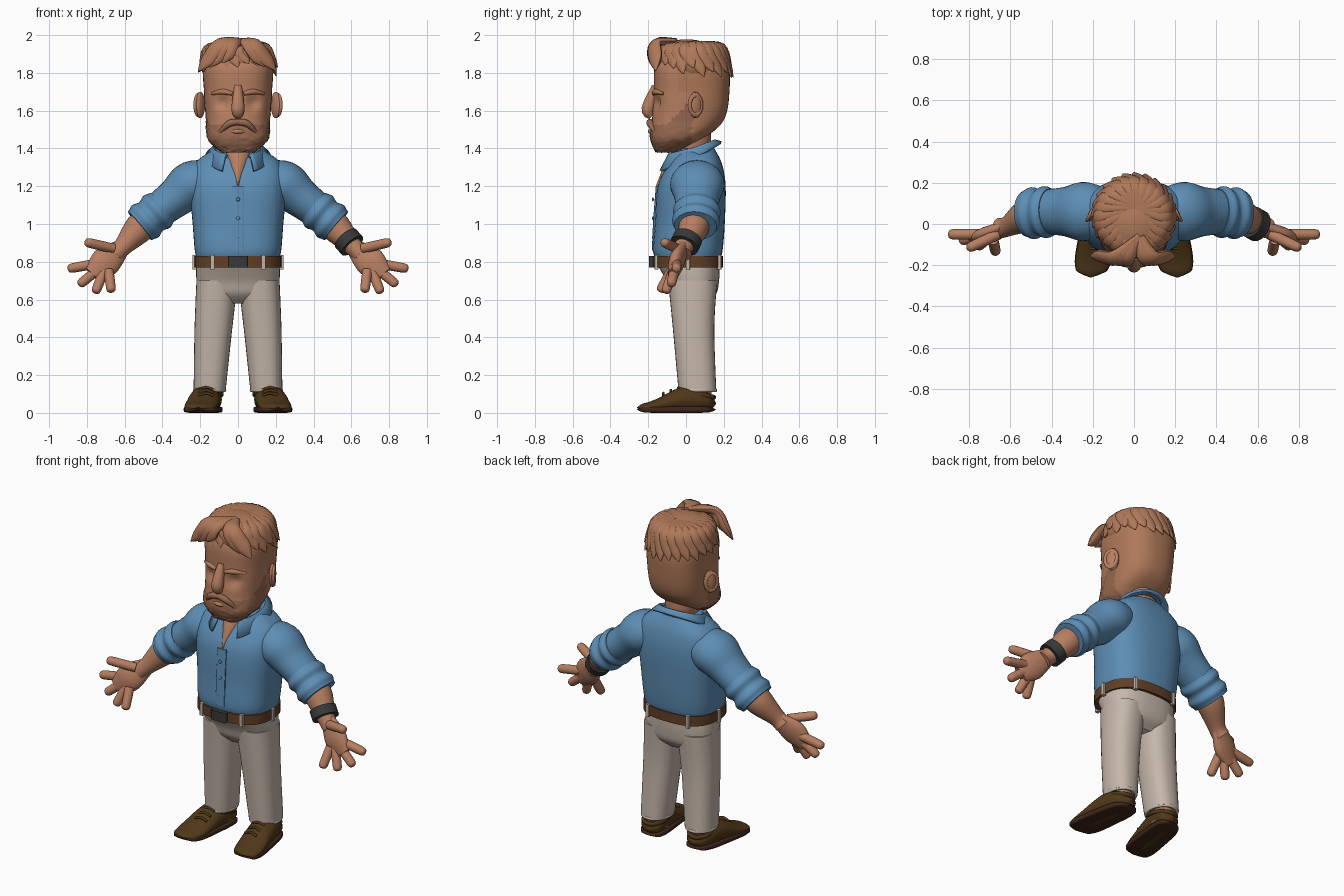
import bpy, bmesh, math, random
from mathutils import Vector

random.seed(4)
if "Cube" in bpy.data.objects:
    bpy.data.objects.remove(bpy.data.objects["Cube"])


def material(name, *rgb):
    made = bpy.data.materials.new(name)
    made.use_nodes = True
    made.diffuse_color = (*rgb, 1)
    made.node_tree.nodes["Principled BSDF"].inputs["Base Color"].default_value = (*rgb, 1)
    return made


skin = material("skin", .47, .21, .12)
hair = material("hair", .43, .19, .1)
beard = material("beard", .31, .14, .08)
shirt = material("shirt blue", .11, .27, .46)
trouser = material("trouser beige", .56, .47, .4)
leather = material("shoe brown", .08, .04, .01)
rubber = material("sole brown", .05, .02, .01)
strap = material("belt brown", .12, .05, .02)
dark = material("dark grey", .04, .04, .04)
UP = Vector((0, 0, 1))
BACK = Vector((0, 1, 0))


def link(name, bm, mat):
    mesh = bpy.data.meshes.new(name)
    bm.to_mesh(mesh)
    bm.free()
    mesh.materials.append(mat)
    made = bpy.data.objects.new(name, mesh)
    bpy.context.collection.objects.link(made)
    return made


def blend(rows, steps):
    """Catmull-Rom interpolation of rows of numbers."""
    last = len(rows) - 1
    smooth = []
    for i in range(last):
        near = [rows[min(max(k, 0), last)] for k in range(i - 1, i + 3)]
        for step in range(steps):
            t = step / steps
            smooth.append([b + t / 2 * (c - a + t * (2 * a - 5 * b + 4 * c - d
                                                     + t * (3 * (b - c) + d - a)))
                           for a, b, c, d in zip(*near)])
    return smooth + [rows[last]]


def oval(angle, width, depth, power):
    """Point on a rounded-square oval."""
    c, s = math.cos(angle), math.sin(angle)
    return (math.copysign(abs(c) ** (2 / power), c) * width,
            math.copysign(abs(s) ** (2 / power), s) * depth)


def tube(name, rows, mat, sides=32, steps=5, power=2, depth=1, ref=BACK, axis=None):
    """Loft through rows of x, y, z, half width and, if not in proportion, half depth."""
    rows = blend([tuple(r) if len(r) > 4 else (*r, r[3] * depth) for r in rows], steps)
    points = [Vector(r[:3]) for r in rows]
    bm = bmesh.new()
    rings = []
    for i, (*_, width, deep) in enumerate(rows):
        along = axis or (points[min(i + 1, len(points) - 1)] - points[max(i - 1, 0)]).normalized()
        across = ref.cross(along).normalized()
        outward = along.cross(across)
        ring = []
        for k in range(sides):
            u, v = oval(math.tau * k / sides, width, deep, power)
            ring.append(bm.verts.new(points[i] + across * u + outward * v))
        rings.append(ring)
    for low, high in zip(rings, rings[1:]):
        for k in range(sides):
            bm.faces.new((low[k - 1], low[k], high[k], high[k - 1]))
    bm.faces.new(rings[0][::-1])
    bm.faces.new(rings[-1])
    return link(name, bm, mat)


def stack(name, rows, mat, x=0, **options):
    """Upright loft through rows of height, y centre, half width and half depth."""
    return tube(name, [(x, y, z, w, d) for z, y, w, d in rows], mat, axis=UP, **options)


def finish(name, scale, mat):
    made = bpy.context.object
    made.name, made.scale = name, scale
    made.data.materials.append(mat)


def ball(name, place, scale, mat, turn=(0, 0, 0)):
    bpy.ops.mesh.primitive_uv_sphere_add(location=place, rotation=turn)
    finish(name, scale, mat)


def hoop(name, place, scale, thickness, mat, turn=(0, 0, 0)):
    bpy.ops.mesh.primitive_torus_add(minor_radius=thickness, location=place, rotation=turn)
    finish(name, scale, mat)


# Head with sunken eye sockets, beard and cropped hair areas
head = stack("head", [(1.38, -.1, .09, .06), (1.45, -.05, .16, .14), (1.55, .01, .17, .19),
                      (1.7, .03, .18, .2), (1.85, .03, .18, .19), (1.95, .03, .1, .1)],
             skin, sides=64, steps=10, power=2.5)
head.data.materials.append(beard)
head.data.materials.append(hair)


def in_beard(p):
    jaw_line = 1.53 + max(0, p.y + .1)
    return p.z < jaw_line and p.y < .03


def in_crop(p):
    return p.z > 1.47 and p.y > (-.05 if p.z > 1.7 else .02)


for vertex in head.data.vertices:
    p = vertex.co
    if p.y < 0:
        distance = Vector((abs(p.x) - .08, p.z - 1.64)).length
        p.y += .025 * math.exp(-(distance / .035) ** 2)
    if in_beard(p):
        p += Vector([random.uniform(-.003, .003) for _ in range(3)])
for face in head.data.polygons:
    p = face.center
    face.material_index = 1 if in_beard(p) else 2 if in_crop(p) else 0

# Face details
tube("nose", [(0, -.16, 1.73, .02), (0, -.2, 1.61, .035), (0, -.18, 1.57, .02)], skin)
tube("lower_lip", [(-.04, -.18, 1.49, .005), (0, -.19, 1.49, .012), (.04, -.18, 1.49, .005)],
     skin, ref=UP)
for s in (-1, 1):
    tube("eyebrow", [(s * .03, -.17, 1.69, .01), (s * .08, -.16, 1.7, .015),
                     (s * .14, -.12, 1.69, .007)], hair, ref=UP)
    tube("moustache", [(0, -.19, 1.54, .016), (s * .05, -.19, 1.53, .018),
                       (s * .1, -.16, 1.48, .008)], beard)
    ball("ear", (s * .2, .05, 1.63), (.02, .04, .07), skin, (0, 0, s / 2))
    hoop("ear_rim", (s * .21, .05, 1.63), (.05, .035, .03), .3, skin, (0, math.pi / 2, s / 2))

# Hair: a tilted cap, swirling locks around the crown and a swept fringe
ball("hair_cap", (0, .035, 1.845), (.2, .2, .13), hair, (-.2, 0, 0))
skull_middle = Vector((0, .04, 1.78))


def lock(start, bend, tip, width, depth):
    start, bend, tip = Vector(start), Vector(bend), Vector(tip)
    tube("hair_lock", [(*start, width / 2), (*bend, width), (*bend.lerp(tip, .6), width),
                       (*tip, width / 9)],
         hair, sides=12, depth=depth / width, ref=bend - skull_middle)


count = 24
for i in range(count):
    tip = math.tau * i / count
    bend = tip - .3
    drop = 1.81 + .03 * math.cos(tip) + random.uniform(-.03, .02)
    lock((.02, .08, 1.96), (.15 * math.sin(bend), .04 - .15 * math.cos(bend), 1.94),
         (.21 * math.sin(tip), .04 - .21 * math.cos(tip), drop), .036, .018)
for x in (-.21, -.15, -.08, .14, .2):
    lock((.03, -.06, 1.97), (x * .4, -.16, 1.955), (x, abs(x) / 4 - .21, 1.88 - abs(x) / 3),
         .042, .025)

# Neck narrowing into the open shirt front
stack("neck", [(1.2, -.1, .005, .06), (1.3, -.02, .055, .1), (1.4, .03, .09, .1),
               (1.5, .04, .1, .09)], skin)

# Shirt body, placket, buttons and collar
stack("shirt_body", [(.82, .01, .22, .175), (.87, .01, .23, .185), (1, .02, .24, .185),
                     (1.2, .03, .255, .18), (1.32, .05, .23, .14), (1.4, .06, .12, .09)],
      shirt, sides=48, power=2.6)
tube("placket", [(0, y, z, .03, .01) for y, z in ((-.17, .86), (-.165, 1), (-.15, 1.2))],
     shirt, power=6)
for i in range(3):
    ball("shirt_button", (0, -.175, .93 + i / 10), (.01, .005, .01), shirt)

bm = bmesh.new()
strips = []
for i in range(33):
    angle = math.radians(150) * (i / 16 - 1)
    s, c = math.sin(angle), math.cos(angle)
    reach = .8 if c > 0 else 1.25
    strips.append([bm.verts.new((r * s, .05 + r * reach * c, z + tilt * c))
                   for r, z, tilt in ((.11, 1.39, .04), (.13, 1.4, .04), (.17, 1.35, .08))])
for one, two in zip(strips, strips[1:]):
    for k in (1, 2):
        bm.faces.new((one[k - 1], one[k], two[k], two[k - 1]))
collar = link("collar", bm, shirt)
cloth = collar.modifiers.new("thickness", "SOLIDIFY")
cloth.thickness, cloth.offset = .016, 0

# Belt, buckle and loops
stack("belt", [(z, .01, .23, .185) for z in (.77, .83)], strap, sides=48, power=2.6)
stack("buckle", [(z, -.18, .05, .015) for z in (.77, .83)], dark, power=6)
for i in range(6):
    x, y = oval(math.tau * i / 6, .23, .185, 2.6)
    stack("belt_loop", [(z, y + .01, .011, .011) for z in (.76, .835)], trouser, x=x, power=6)

# Trouser seat
stack("trouser_seat", [(.58, .04, .12, .07), (.63, .04, .2, .12), (.7, .035, .22, .14),
                       (.8, .01, .22, .17)], trouser, sides=48, power=2.5)


def shoe_rows(spread, rise):
    """Outline from heel to toe; rise gives the height at each step."""
    rows = []
    for i in range(17):
        t = i / 16
        rounding = math.sqrt(1 - abs(2 * t - 1) ** 5) + .02
        height = rise(t)
        rows.append((.15 + .06 * t, .16 - .42 * t, height / 2,
                     (.075 + .015 * t) * rounding * spread, height / 2 * rounding))
    return rows


for s in (-1, 1):
    side = "left_" if s > 0 else "right_"

    def limb(name, rows, mat, **options):
        return tube(side + name, [(s * x, *rest) for x, *rest in rows], mat, **options)

    # Leg, hem and ankle
    limb("trouser_leg", [(.15, .06, .12, .085, .1), (.13, .04, .45, .1, .11),
                         (.11, .035, .7, .11, .13)], trouser, axis=UP, power=2.4)
    hoop(side + "hem", (s * .15, .06, .12), (.08, .095, .1), .1, trouser)
    limb("ankle", [(.15, .06, z, .06, .075) for z in (.04, .14)], skin, axis=UP)

    # Shoe with sole, rim and laces
    shoe = dict(ref=UP, axis=-BACK, steps=2)
    limb("shoe", shoe_rows(1, lambda t: .1 + .045 * math.sin(5 * t)), leather, **shoe)
    limb("sole", shoe_rows(1.05, lambda t: .035), rubber, power=5, **shoe)
    hoop(side + "shoe_rim", (s * .155, .06, .1), (.07, .09, .1), .13, leather, (-.2, 0, 0))
    for i in range(3):
        y, z = -.04 - .04 * i, .135 - .015 * i
        limb("lace", [(.17 + w, y, z - abs(w) / 3, .007) for w in (-.04, 0, .04)], leather, ref=UP)

    # Sleeve with rolled cuff
    limb("sleeve", [(.13, .05, 1.23, .1), (.24, .06, 1.21, .125), (.33, .06, 1.14, .105),
                    (.45, .06, 1.05, .09)], shirt, depth=1.15)
    inner, outer = Vector((.4, .06, 1.09)), Vector((.52, .05, .99))
    cuff = [(*inner.lerp(outer, i / 10), .104 - .006 * math.cos(i * math.tau / 5))
            for i in range(11)]
    limb("cuff", cuff, shirt, steps=2, depth=1.15)

    # Forearm, palm and fingers
    limb("forearm", [(.45, .05, 1.05, .07), (.52, .04, .98, .08), (.61, -.01, .88, .05),
                     (.65, -.02, .84, .05)], skin)
    limb("palm", [(.62, -.01, .87, .05), (.7, -.05, .8, .08), (.77, -.07, .73, .05)],
         skin, depth=.5)

    def finger(name, base, tip):
        shape = [(0, 1), (.5, 1), (.9, .9), (1, .3)]
        limb(name, [(*base.lerp(tip, t), .026 * size) for t, size in shape], skin)

    hand = Vector((.69, -.05, .8))
    for i, name in enumerate(("index", "middle", "ring", "little")):
        angle = math.radians(-10 - 29 * i)
        tip = hand + Vector((math.cos(angle), 0, math.sin(angle))) * (.215 - .018 * i)
        tip.y -= .03 * i
        finger(name + "_finger", hand.lerp(tip, .3), tip)
    finger("thumb", Vector((.66, -.05, .87)), Vector((.81, -.12, .905)))

# Wristband
tube("wristband", [(.57, .01, .925, .073), (.605, -.01, .885, .073)], dark, depth=1.08)

# Smooth shading with sharp creases
for made in bpy.context.scene.objects:
    made.select_set(made.type == "MESH")
bpy.context.view_layer.objects.active = head
bpy.ops.object.shade_smooth_by_angle(angle=math.radians(40))
